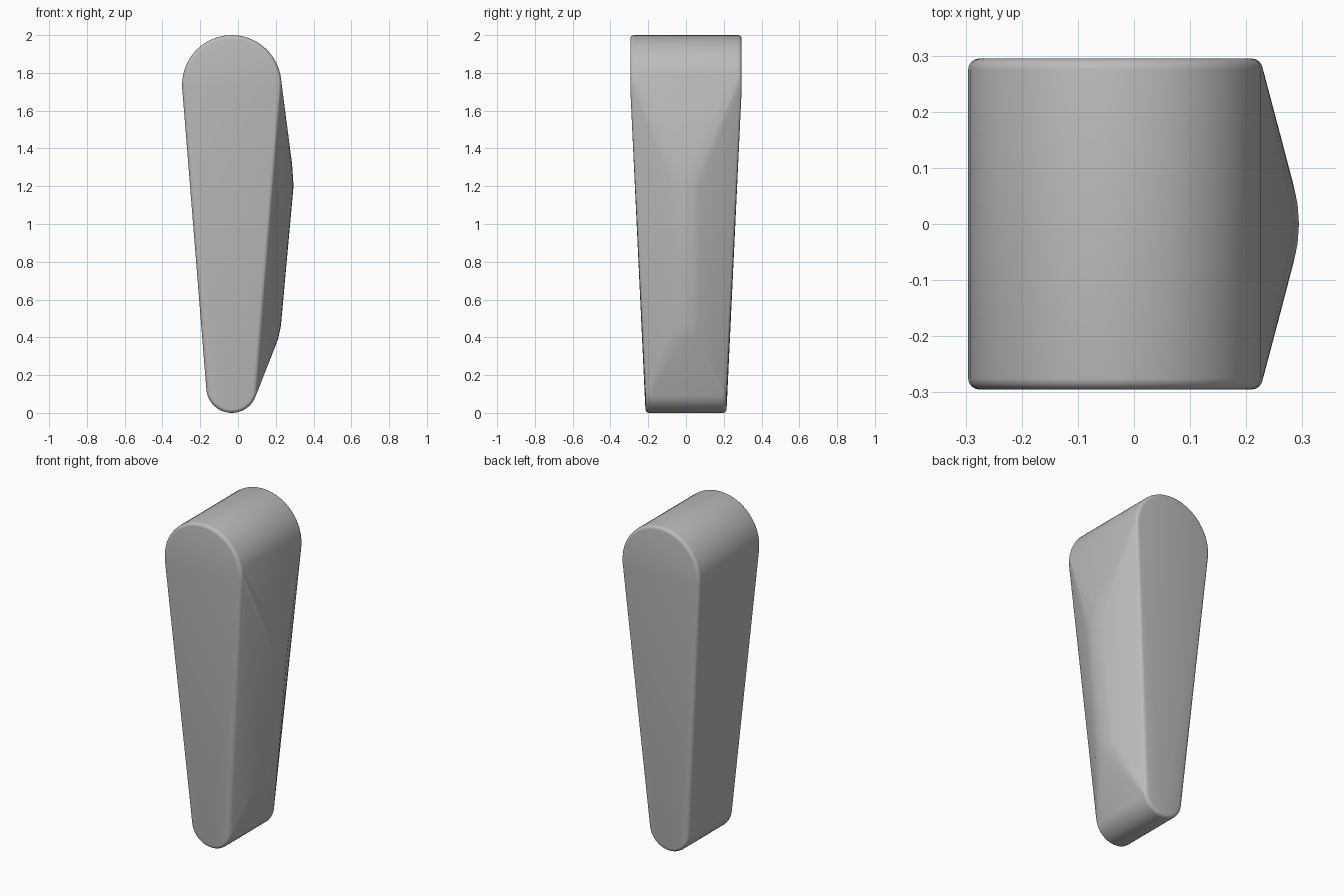
import bpy, bmesh, math

cube = bpy.data.objects.get("Cube")
if cube:
    bpy.data.objects.remove(cube)

# Plain grey
grey = bpy.data.materials.new("plain grey")
grey.use_nodes = True
colour = (0.5, 0.5, 0.5, 1)
grey.diffuse_color = colour
grey.node_tree.nodes["Principled BSDF"].inputs["Base Color"].default_value = colour

CX = -0.033            # centre line of the tapered outline
TOP_Z, TOP_R = 1.737, 0.263
LOW_Z, LOW_R = 0.135, 0.135
ROUND = 0.02           # softened rim of the front and back
STEPS = 24


def half_depth(z):
    """Full depth at the head, tapering towards the foot."""
    t = min(1, max(0, (z - LOW_Z) / (1.6 - LOW_Z)))
    return 0.215 + 0.08 * t


def outline(inset):
    """Large round end joined to a small round end by tangent lines."""
    tilt = math.asin((TOP_R - LOW_R) / (TOP_Z - LOW_Z))
    for z, r, start, sweep in ((TOP_Z, TOP_R, -tilt, math.pi + 2 * tilt),
                               (LOW_Z, LOW_R, math.pi + tilt, math.pi - 2 * tilt)):
        for i in range(STEPS + 1):
            a = start + sweep * i / STEPS
            yield CX + (r - inset) * math.cos(a), z + (r - inset) * math.sin(a)


bm = bmesh.new()

# Body: rounded rim rings on both faces
for side in (-1, 1):
    for k in range(5):
        a = math.pi / 2 * k / 4
        inset, back = ROUND * (1 - math.cos(a)), ROUND * (1 - math.sin(a))
        for x, z in outline(inset):
            bm.verts.new((x, side * (half_depth(z) - back), z))

# Softened ridge along the left side
for x, z in ((0.286, 1.32), (0.294, 1.2), (0.227, 0.46), (0.212, 0.39)):
    for y in (-0.07, -0.035, 0, 0.035, 0.07):
        bm.verts.new((x - 2 * y * y, y, z))

hull = bmesh.ops.convex_hull(bm, input=bm.verts[:])
spare = {v for v in bm.verts if not v.link_faces}
bmesh.ops.delete(bm, geom=list(spare), context='VERTS')
bmesh.ops.recalc_face_normals(bm, faces=bm.faces[:])

mesh = bpy.data.meshes.new("limb_segment")
bm.to_mesh(mesh)
bm.free()
mesh.materials.append(grey)
limb = bpy.data.objects.new("limb_segment", mesh)
bpy.context.collection.objects.link(limb)

bpy.context.view_layer.objects.active = limb
limb.select_set(True)
bpy.ops.object.shade_smooth_by_angle(angle=math.radians(35))
